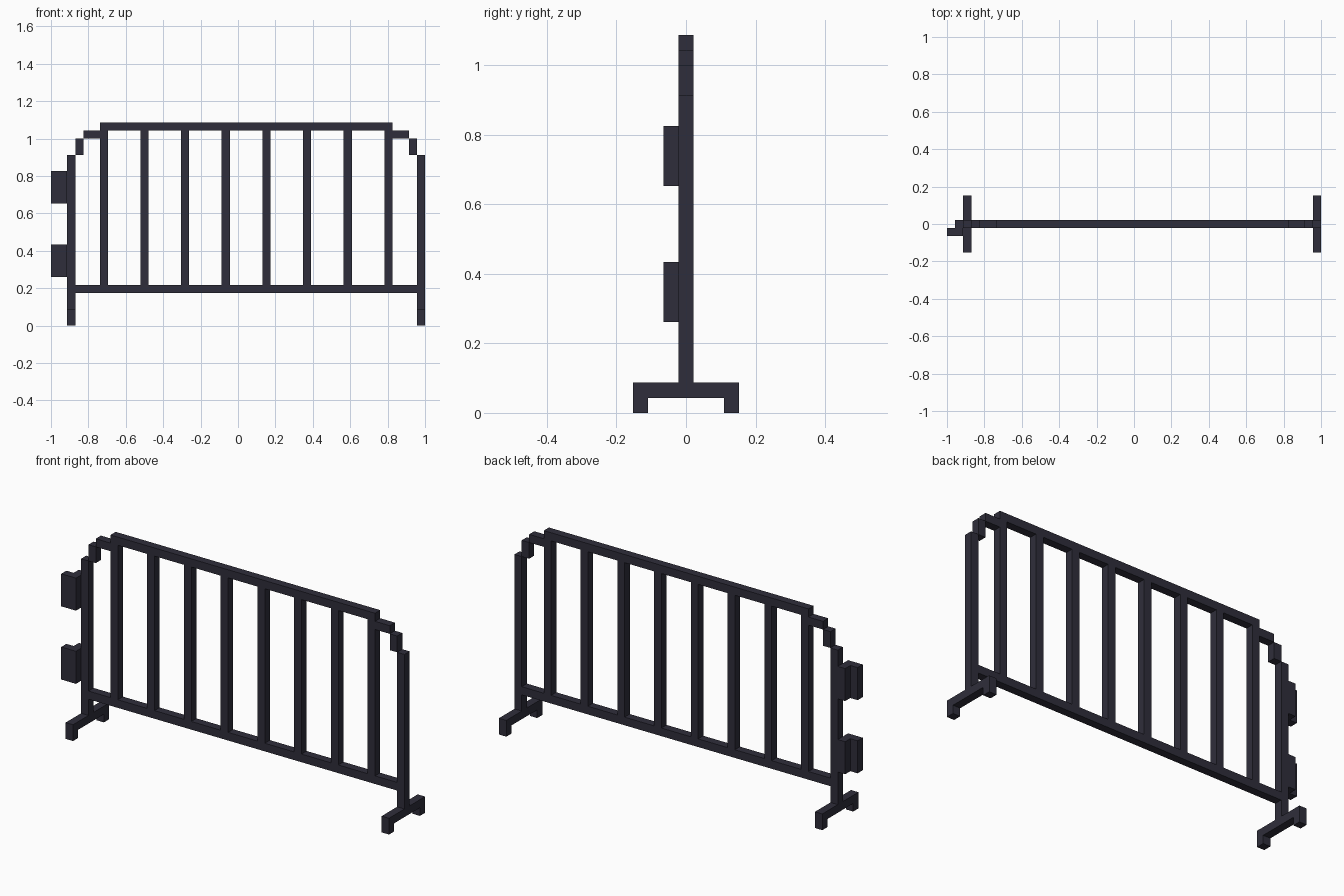
import bpy
import bmesh
from mathutils import Matrix, Vector

if "Cube" in bpy.data.objects:
    bpy.data.objects.remove(bpy.data.objects["Cube"])

V = 1 / 23  # module: the barrier is 46 modules long and 25 high

steel = bpy.data.materials.new("dark_blue_grey_steel")
steel.diffuse_color = (0.028, 0.027, 0.043, 1)
steel.use_nodes = True
steel.node_tree.nodes["Principled BSDF"].inputs["Base Color"].default_value = steel.diffuse_color


def box(name, x, z, y=(-0.5, 0.5)):
    """Box from module ranges; x counts from the left end, z from the ground."""
    lo = Vector(((x[0] - 23) * V, y[0] * V, z[0] * V))
    hi = Vector(((x[1] - 23) * V, y[1] * V, z[1] * V))
    bm = bmesh.new()
    bmesh.ops.create_cube(bm, size=1, matrix=Matrix.Translation((lo + hi) / 2)
                          @ Matrix.Diagonal((*(hi - lo), 1)))
    mesh = bpy.data.meshes.new(name)
    bm.to_mesh(mesh)
    bm.free()
    mesh.materials.append(steel)
    ob = bpy.data.objects.new(name, mesh)
    bpy.context.collection.objects.link(ob)
    return ob


# Horizontal rails
box("top_rail", (6, 42), (24, 25))
box("bottom_rail", (3, 45), (4, 5))

# Evenly spaced upright bars
for i in range(8):
    box(f"upright_bar_{i + 1}", (6 + 5 * i, 7 + 5 * i), (5, 24))

# End posts, stepped corners and feet, mirrored about the frame centre (x = 24)
for side in ("left", "right"):
    def span(a, b):
        return (a, b) if side == "left" else (48 - b, 48 - a)
    box(f"{side}_post", span(2, 3), (2, 21))
    box(f"{side}_corner_lower_step", span(3, 4), (21, 23))
    box(f"{side}_corner_upper_step", span(4, 6), (23, 24))
    box(f"{side}_foot_beam", span(2, 3), (1, 2), (-3.5, 3.5))
    box(f"{side}_front_foot", span(2, 3), (0, 1), (-3.5, -2.5))
    box(f"{side}_back_foot", span(2, 3), (0, 1), (2.5, 3.5))

# Coupling hooks on the left post
for label, z in (("lower", 6), ("upper", 15)):
    box(f"{label}_hook_arm", (1, 2), (z, z + 4))
    box(f"{label}_hook_plate", (0, 2), (z, z + 4), (-1.5, -0.5))
